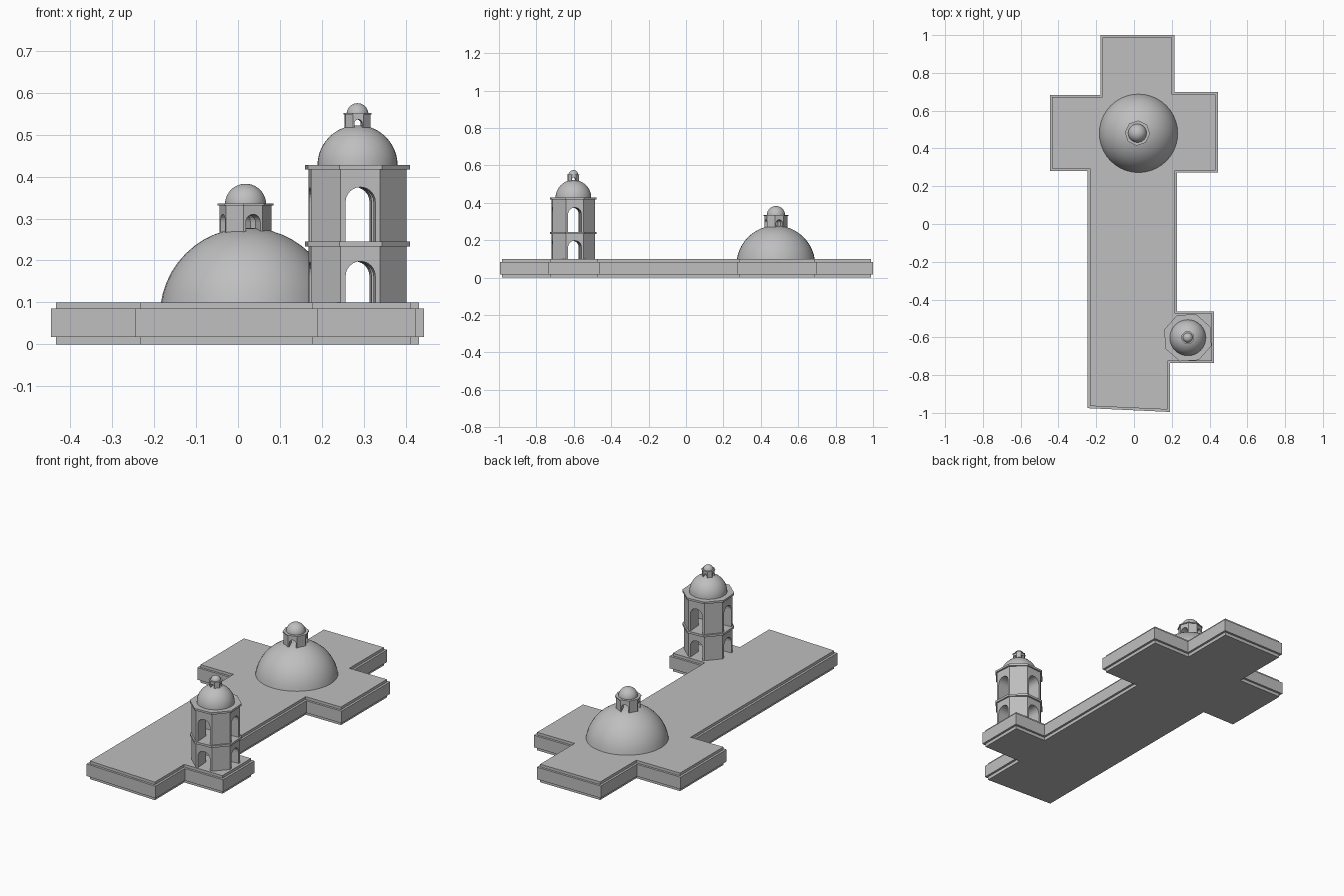
import bpy, bmesh
from math import sin, cos, pi, radians
from mathutils import Vector, Matrix

if "Cube" in bpy.data.objects:
    bpy.data.objects.remove(bpy.data.objects["Cube"])

stone = bpy.data.materials.new("grey_stone")
stone.use_nodes = True
GREY = (0.52, 0.52, 0.52, 1)
stone.diffuse_color = GREY
stone.node_tree.nodes["Principled BSDF"].inputs["Base Color"].default_value = GREY


def finish(name, bm, smooth=False):
    bmesh.ops.recalc_face_normals(bm, faces=bm.faces)
    mesh = bpy.data.meshes.new(name)
    bm.to_mesh(mesh)
    bm.free()
    mesh.materials.append(stone)
    for p in mesh.polygons:
        p.use_smooth = smooth
    obj = bpy.data.objects.new(name, mesh)
    bpy.context.collection.objects.link(obj)
    return obj


def loft(name, rings):
    """Closed solid through rings of equal point count."""
    bm = bmesh.new()
    loops = [[bm.verts.new(p) for p in ring] for ring in rings]
    for a, b in zip(loops, loops[1:]):
        for i in range(len(a)):
            j = (i + 1) % len(a)
            bm.faces.new((a[i], a[j], b[j], b[i]))
    bm.faces.new(loops[0][::-1])
    bm.faces.new(loops[-1])
    return finish(name, bm)


def inset(points, d):
    """Mitred inset of a counter-clockwise outline."""
    out = []
    for i, p in enumerate(points):
        a = (p - points[i - 1]).normalized()
        b = (points[(i + 1) % len(points)] - p).normalized()
        na, nb = Vector((-a.y, a.x)), Vector((-b.y, b.x))
        out.append(p + (na + nb) * d / (1 + na.dot(nb)))
    return out


def octagon(name, centre, radius, z0, z1, turn):
    angles = [radians(turn - 67.5 + 45 * k) for k in range(8)]
    return loft(name, [[(centre[0] + radius * cos(a), centre[1] + radius * sin(a), z)
                        for a in angles] for z in (z0, z1)])


def dome(name, centre, radius, z_mid, z_cut):
    bm = bmesh.new()
    bmesh.ops.create_uvsphere(bm, u_segments=40, v_segments=24, radius=radius,
                              matrix=Matrix.Translation((*centre, z_mid)))
    bmesh.ops.bisect_plane(bm, geom=bm.verts[:] + bm.edges[:] + bm.faces[:],
                           plane_co=(0, 0, z_cut), plane_no=(0, 0, 1), clear_inner=True)
    return finish(name, bm, True)


def cut_arches(obj, centre, half, z0, top, turn):
    """Two crossing round-headed passages through a storey."""
    spring = top - half
    shape = [(-half, z0), (half, z0)]
    shape += [(half * cos(pi * k / 12), spring + half * sin(pi * k / 12)) for k in range(13)]
    for quarter in (0, 90):
        cutter = loft("arch_cutter", [[(x, y, z) for x, z in shape] for y in (-0.3, 0.3)])
        cutter.data.transform(Matrix.Translation((*centre, 0))
                              @ Matrix.Rotation(radians(turn + quarter), 4, "Z"))
        mod = obj.modifiers.new("arch", "BOOLEAN")
        mod.object, mod.operation, mod.solver = cutter, "DIFFERENCE", "EXACT"
        cutter.hide_render = True
        bpy.context.view_layer.objects.active = obj
        bpy.ops.object.modifier_apply(modifier=mod.name)
        bpy.data.objects.remove(cutter)


# Cross-shaped base with a projecting middle band
outline = [Vector(p) for p in (
    (-0.245, -0.975), (0.19, -0.995), (0.19, -0.737), (0.424, -0.737),
    (0.424, -0.462), (0.228, -0.462), (0.228, 0.272), (0.444, 0.272),
    (0.444, 0.698), (0.214, 0.698), (0.214, 1.0), (-0.178, 1.0),
    (-0.178, 0.684), (-0.446, 0.684), (-0.446, 0.281), (-0.245, 0.281))]
step = 0.012
loft("cross_base", [[(p.x, p.y, z) for p in inset(outline, d)] for z, d in (
    (0, step), (0.018, step), (0.018, 0), (0.085, 0), (0.085, step), (0.1, step))])

# Crossing dome and its lantern
dome("main_dome", (0.024, 0.48), 0.2105, 0.0675, 0.1)
mid, turn = (0.018, 0.481), 18.5
lantern = octagon("main_lantern", mid, 0.062, 0.255, 0.331, turn)
cut_arches(lantern, mid, 0.018, 0.24, 0.31, turn)
octagon("main_lantern_cornice", mid, 0.067, 0.331, 0.336, turn)
dome("main_lantern_dome", mid, 0.049, 0.334, 0.335)

# Two-storey bell tower
mid, turn = (0.285, -0.602), 3.5
for level, z0, z1, z2, top in (("lower", 0.1, 0.233, 0.245, 0.198),
                               ("upper", 0.245, 0.417, 0.428, 0.375)):
    storey = octagon("tower_" + level + "_storey", mid, 0.123, z0, z1, turn)
    cut_arches(storey, mid, 0.0355, z0 - 0.01, top, turn)
    octagon("tower_" + level + "_cornice", mid, 0.132, z1, z2, turn)
dome("tower_dome", mid, 0.0955, 0.427, 0.428)

# Tower lantern
lantern = octagon("tower_lantern", mid, 0.0325, 0.513, 0.548, turn)
cut_arches(lantern, mid, 0.0095, 0.5, 0.536, turn)
octagon("tower_lantern_cornice", mid, 0.0355, 0.548, 0.552, turn)
dome("tower_lantern_dome", mid, 0.026, 0.549, 0.551)
